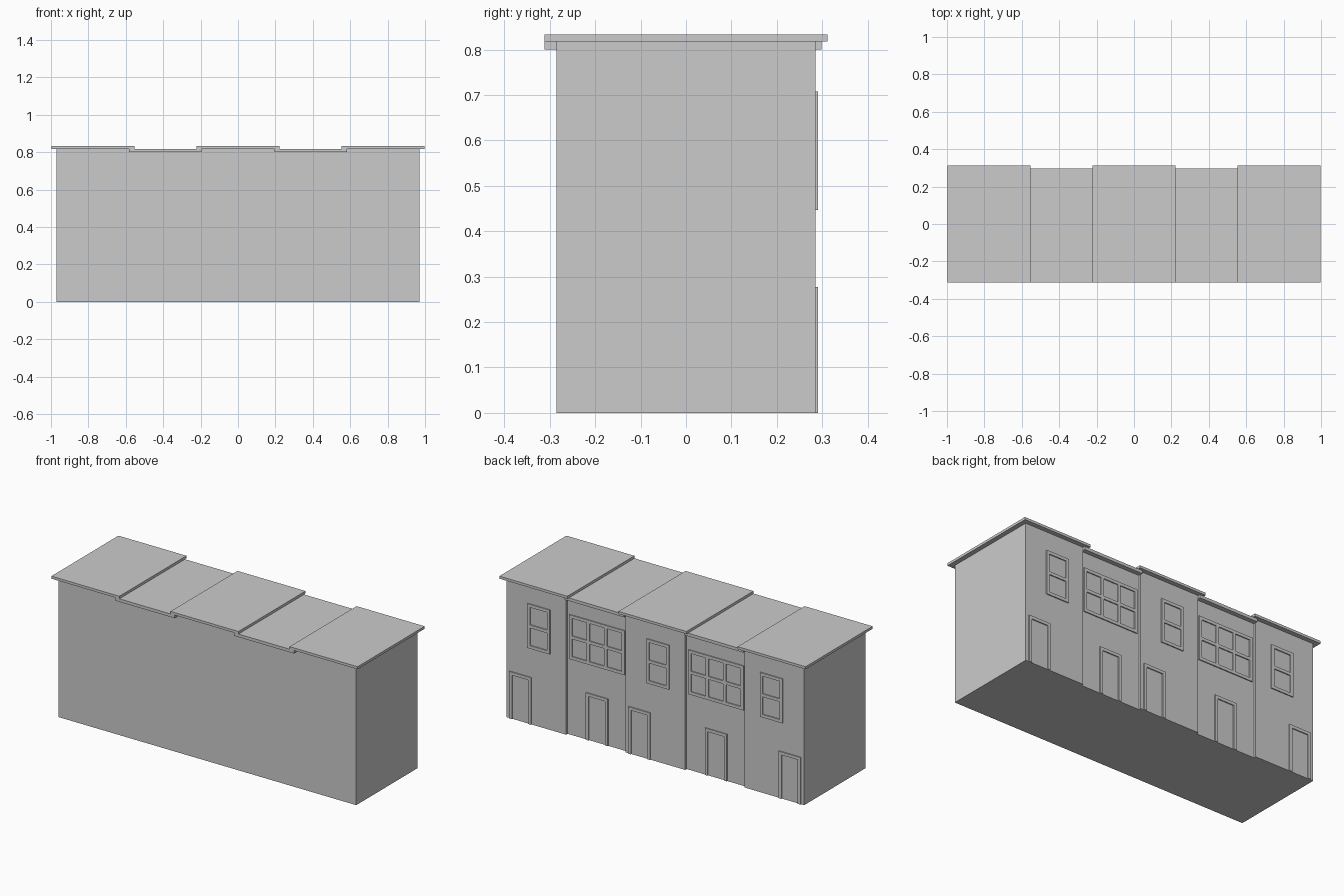
import bpy, bmesh

if "Cube" in bpy.data.objects:
    bpy.data.objects.remove(bpy.data.objects["Cube"])

W = 0.388                     # width of one house
FRONT, BACK = -0.285, 0.285   # wall planes
RECESS = 0.014                # low houses sit back on the door side
TRIM, BAR = 0.006, 0.018      # trim depth and width


def boxes(name, items):
    """One object made of boxes given as (x0, x1, y0, y1, z0, z1)."""
    bm = bmesh.new()
    for x0, x1, y0, y1, z0, z1 in items:
        for v in bmesh.ops.create_cube(bm, size=1)["verts"]:
            v.co = (x0 if v.co.x < 0 else x1,
                    y0 if v.co.y < 0 else y1,
                    z0 if v.co.z < 0 else z1)
    mesh = bpy.data.meshes.new(name)
    bm.to_mesh(mesh)
    bm.free()
    obj = bpy.data.objects.new(name, mesh)
    bpy.context.collection.objects.link(obj)
    return obj


def window(name, cx, y, width, z0, z1, cols, rows):
    """Raised frame with glazing bars around open panes."""
    x0, x1, y1 = cx - width / 2, cx + width / 2, y + TRIM
    step_x = (width - BAR) / cols
    step_z = (z1 - z0 - BAR) / rows
    items = [(x0 + i * step_x, x0 + i * step_x + BAR, y, y1, z0, z1)
             for i in range(cols + 1)]
    for r in range(rows + 1):
        z = z0 + r * step_z
        items += [(x0 + c * step_x + BAR, x0 + (c + 1) * step_x, y, y1, z, z + BAR)
                  for c in range(cols)]
    boxes(name, items)


def door(name, cx, y, width=0.143, top=0.277):
    """Raised jambs and lintel standing on the ground."""
    x0, x1, y1 = cx - width / 2, cx + width / 2, y + TRIM
    boxes(name, [(x0, x0 + BAR, y, y1, 0, top),
                 (x1 - BAR, x1, y, y1, 0, top),
                 (x0 + BAR, x1 - BAR, y, y1, top - BAR, top)])


for i in range(5):
    cx = (i - 2) * W
    low = i % 2 == 1
    wall_y = BACK - RECESS if low else BACK
    wall_top = 0.80 if low else 0.818
    roof_top = 0.818 if low else 0.833
    over = 0 if low else 0.0275
    # walls and flat roof slab
    boxes(f"house_walls_{i}", [(cx - W / 2, cx + W / 2, FRONT, wall_y, 0, wall_top)])
    boxes(f"roof_slab_{i}", [(cx - W / 2 - over, cx + W / 2 + over,
                              FRONT - 0.027, wall_y + 0.027, wall_top, roof_top)])
    # door and upper window
    if low:
        door(f"door_frame_{i}", cx, wall_y)
        window(f"wide_window_{i}", cx, wall_y, 0.36, 0.447, 0.708, 3, 2)
    else:
        side = -1 if i == 0 else 1
        door(f"door_frame_{i}", cx + side * 0.102, wall_y)
        window(f"sash_window_{i}", cx - side * 0.018, wall_y, 0.147, 0.447, 0.708, 1, 2)
